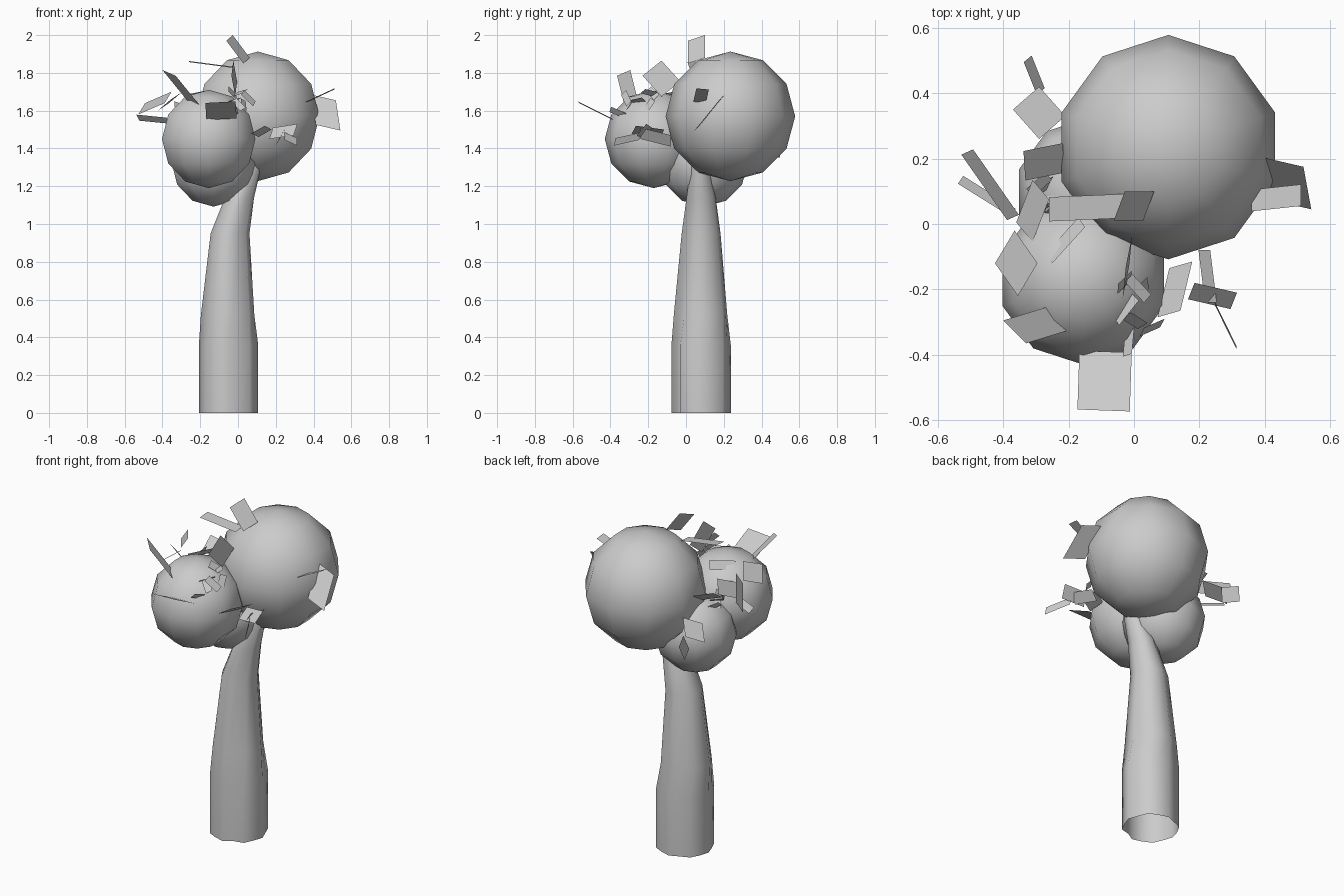
import bpy, bmesh, math, random
from mathutils import Vector

random.seed(4)


def make_object(name, bm):
    mesh = bpy.data.meshes.new(name)
    bm.to_mesh(mesh)
    bm.free()
    ob = bpy.data.objects.new(name, mesh)
    bpy.context.collection.objects.link(ob)
    return ob


# Trunk: fluted, tapering, bent tube, open at the foot
bm = bmesh.new()
flute = [1.0, 0.93, 1.02, 0.96, 1.0, 0.92, 1.0, 0.97, 1.0, 0.95, 1.02, 0.97, 1.0, 0.86, 1.0, 0.94]
sections = [  # centre x, centre y, height, radius, flute twist
    (-0.05, 0.08, 0.00, 0.157, 0.0),
    (-0.05, 0.08, 0.36, 0.157, 0.0),
    (-0.055, 0.077, 0.52, 0.143, 0.15),
    (-0.042, 0.08, 0.95, 0.104, 0.15),
    (0.008, 0.08, 1.14, 0.078, 0.15),
    (0.08, 0.075, 1.32, 0.048, 0.15),
    (0.10, 0.09, 1.42, 0.030, 0.15),
]
n = len(flute)
rings = []
for cx, cy, z, r, twist in sections:
    ring = []
    for i, f in enumerate(flute):
        a = 2 * math.pi * i / n + twist
        ring.append(bm.verts.new((cx + r * f * math.cos(a), cy + r * f * math.sin(a), z)))
    rings.append(ring)
for lo, hi in zip(rings, rings[1:]):
    for i in range(n):
        j = (i + 1) % n
        bm.faces.new((lo[i], lo[j], hi[j], hi[i]))
bm.faces.new(rings[-1])
for f in bm.faces:
    f.smooth = True
make_object("trunk", bm)

# Foliage: three low-poly smooth balls
for name, loc, r in (
    ("foliage_large", (0.105, 0.235, 1.57), 0.343),
    ("foliage_front", (-0.155, -0.17, 1.45), 0.26),
    ("foliage_low", (-0.13, 0.095, 1.325), 0.233),
):
    bpy.ops.mesh.primitive_uv_sphere_add(segments=10, ring_count=6, radius=r, location=loc)
    ob = bpy.context.object
    ob.name = name
    bpy.ops.object.shade_smooth()


# Leaves: flat cards given by centre and two half-edge vectors
def leaves(name, cards):
    bm = bmesh.new()
    for c, a, b in cards:
        c, a, b = Vector(c), Vector(a), Vector(b)
        bm.faces.new([bm.verts.new(p) for p in (c - a - b, c + a - b, c + a + b, c - a + b)])
    make_object(name, bm)


leaves("leaves_crown", [
    ((0.0, 0.055, 1.925), (0.045, 0, -0.06), (0.017, 0.045, 0.015)),
    ((-0.145, 0.05, 1.845), (0.115, 0.005, -0.015), (0, 0.037, 0.003)),
    ((-0.02, -0.13, 1.77), (0.01, 0.05, -0.055), (0.005, 0.05, 0.04)),
    ((-0.09, -0.48, 1.60), (0.08, -0.003, 0.004), (0.003, 0.09, -0.045)),
    ((-0.21, -0.05, 1.68), (0.05, 0.055, 0.01), (0.01, -0.015, 0.02)),
])
leaves("leaves_left", [
    ((-0.30, -0.31, 1.72), (0.065, 0.02, -0.08), (0.035, -0.035, -0.015)),
    ((-0.36, -0.12, 1.65), (0.03, 0.05, 0.02), (0.035, -0.05, 0.03)),
    ((-0.44, 0.12, 1.64), (-0.07, 0.10, -0.03), (0.018, 0.008, 0.03)),
    ((-0.45, 0.085, 1.555), (-0.08, 0.05, 0.008), (0.008, 0.012, -0.016)),
    ((-0.31, 0.04, 1.60), (0.025, 0.065, 0.03), (0.025, -0.03, 0.03)),
    ((-0.275, 0.19, 1.60), (0.06, 0.012, -0.02), (-0.003, 0.045, 0.03)),
    ((-0.29, 0.34, 1.46), (0.04, 0.035, 0.02), (0.04, -0.045, 0.03)),
    ((-0.305, 0.455, 1.40), (0.02, -0.05, 0.01), (0.012, 0.01, 0.04)),
])
leaves("leaves_right", [
    ((0.435, 0.08, 1.68), (0.075, 0.008, 0.035), (0, 0.033, -0.003)),
    ((0.465, 0.125, 1.59), (0.065, -0.015, -0.015), (-0.012, 0.065, 0.08)),
    ((0.125, -0.20, 1.49), (0.035, 0.01, 0.02), (-0.018, -0.075, 0.01)),
    ((0.225, -0.16, 1.46), (0.018, 0, 0.03), (0.01, -0.08, 0.02)),
    ((0.24, -0.22, 1.49), (0.065, -0.015, 0.01), (0.01, 0.025, 0.03)),
    ((0.28, -0.31, 1.45), (0.033, -0.067, -0.015), (0, 0.005, 0.02)),
])

# Small leaves scattered in the gaps between the balls
small = []
for centre, count in (((0.0, -0.22, 1.66), 4), ((-0.27, 0.08, 1.55), 6), ((0.01, -0.34, 1.62), 3)):
    for _ in range(count):
        c = Vector(centre) + Vector([random.uniform(-0.05, 0.05) for _ in range(3)])
        a = Vector([random.uniform(-1, 1) for _ in range(3)]).normalized()
        small.append((c, a * random.uniform(0.03, 0.05), a.orthogonal().normalized() * 0.02))
leaves("leaves_small", small)
